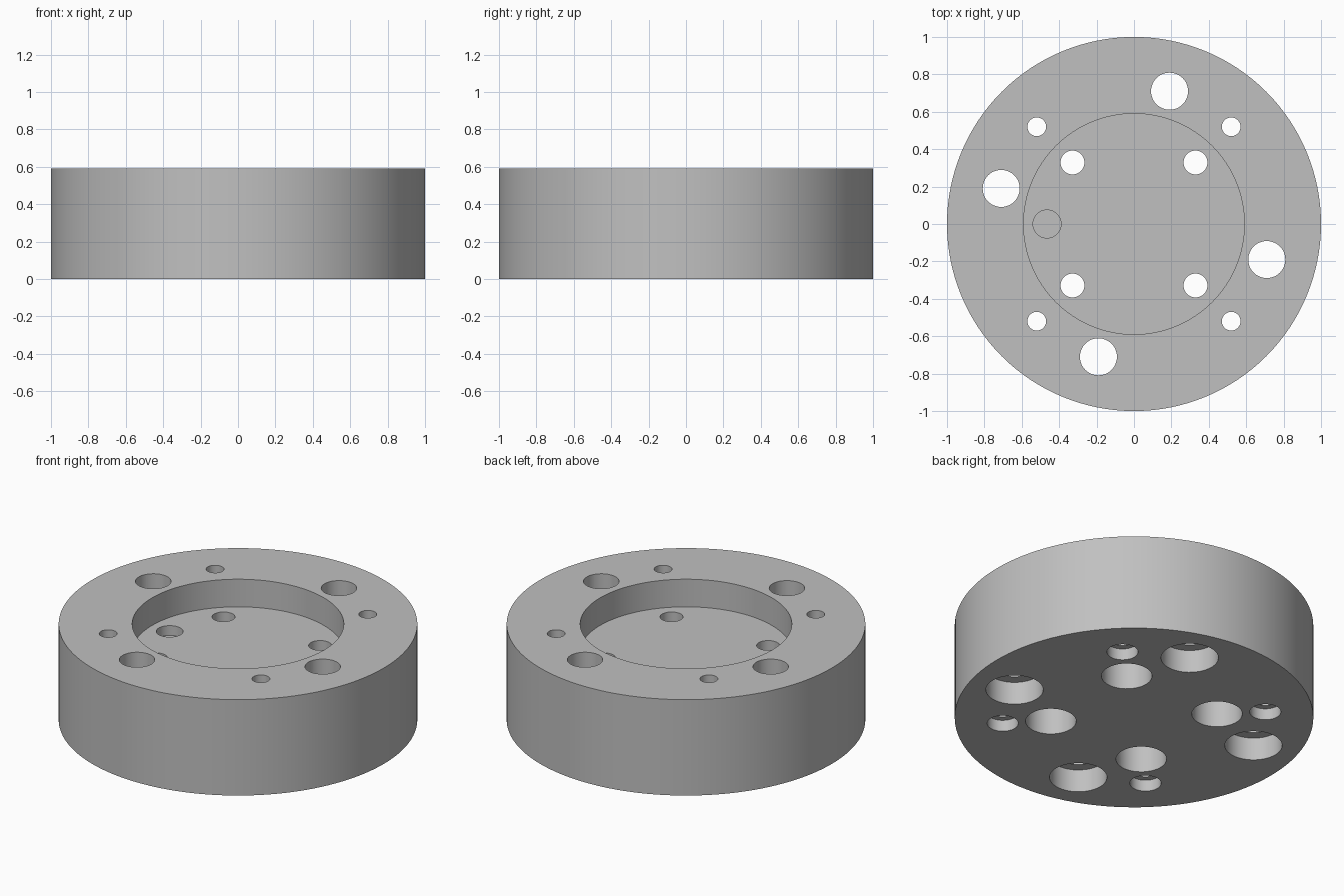
import bpy
import bmesh
from math import cos, sin, radians, tau

old = bpy.data.objects.get("Cube")
if old:
    bpy.data.objects.remove(old, do_unlink=True)

HEIGHT = 0.59
FLOOR = 0.42      # recess floor
BELOW = -0.05     # cutters start under the base
ABOVE = HEIGHT + 0.05


def lathe(bm, profile, x=0.0, y=0.0, sides=48):
    """Revolve (radius, z) points into a closed solid, capped at both ends."""
    rings = []
    for r, z in profile:
        rings.append([bm.verts.new((x + r * cos(tau * i / sides),
                                    y + r * sin(tau * i / sides), z))
                      for i in range(sides)])
    for a, b in zip(rings, rings[1:]):
        for i in range(sides):
            j = (i + 1) % sides
            bm.faces.new((a[i], a[j], b[j], b[i]))
    bm.faces.new(rings[0][::-1])
    bm.faces.new(rings[-1])


def make_object(name, bm):
    bmesh.ops.recalc_face_normals(bm, faces=bm.faces)
    mesh = bpy.data.meshes.new(name)
    bm.to_mesh(mesh)
    bm.free()
    obj = bpy.data.objects.new(name, mesh)
    bpy.context.collection.objects.link(obj)
    return obj


# Body: thick disc with a round recess in its top
bm = bmesh.new()
lathe(bm, [(1, 0), (1, HEIGHT), (0.59, HEIGHT), (0.59, FLOOR)], sides=128)
body = make_object("flange_body", bm)

grey = bpy.data.materials.new("plain_grey")
grey.use_nodes = True
colour = (0.53, 0.53, 0.53, 1)
grey.diffuse_color = colour
grey.node_tree.nodes["Principled BSDF"].inputs["Base Color"].default_value = colour
body.data.materials.append(grey)

# Counterbored bolt holes: ring radius, start angle, hole, bore, bore depth
hole_rings = [
    (0.735, 75, 0.099, 0.160, 0.14),   # large outer holes
    (0.735, 45, 0.050, 0.087, 0.07),   # small outer holes
    (0.465, 45, 0.064, 0.141, 0.20),   # holes in the recess floor
]
bm = bmesh.new()
for ring, start, hole, bore, depth in hole_rings:
    for k in range(4):
        a = radians(start + 90 * k)
        lathe(bm, [(bore, BELOW), (bore, depth), (hole, depth), (hole, ABOVE)],
              ring * cos(a), ring * sin(a))

# Shallow blind pocket in the recess floor
lathe(bm, [(0.075, FLOOR - 0.06), (0.075, ABOVE)], -0.465, 0)
cutter = make_object("hole_cutter", bm)
cutter.hide_render = True

# Cut the holes and keep only the finished body
cut = body.modifiers.new("holes", "BOOLEAN")
cut.operation = "DIFFERENCE"
cut.solver = "EXACT"
cut.object = cutter
bpy.ops.object.select_all(action="DESELECT")
body.select_set(True)
bpy.context.view_layer.objects.active = body
bpy.ops.object.modifier_apply(modifier=cut.name)
bpy.data.objects.remove(cutter, do_unlink=True)
bpy.ops.object.shade_smooth_by_angle(angle=radians(30))
